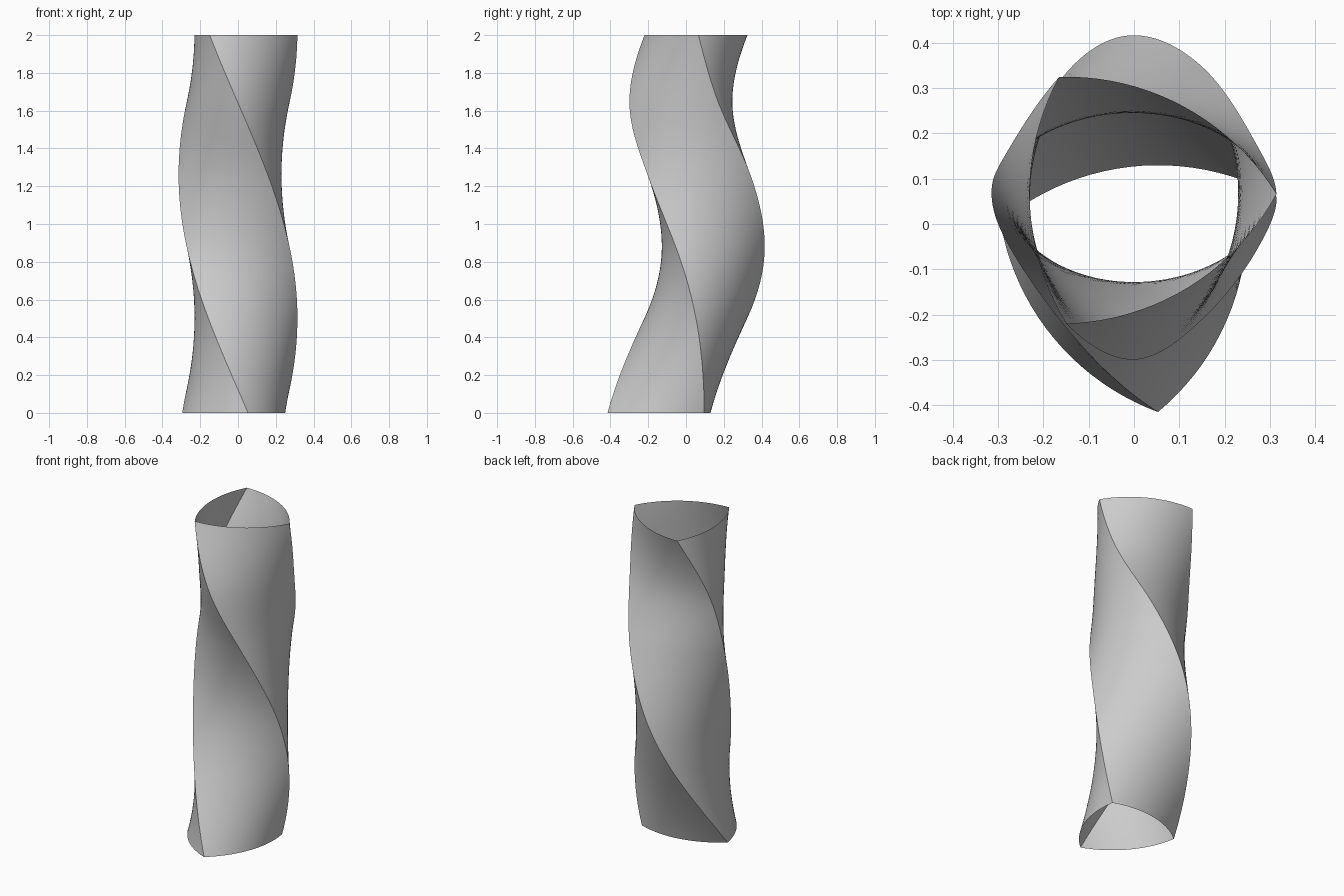
import bpy, bmesh, math

if "Cube" in bpy.data.objects:
    bpy.data.objects.remove(bpy.data.objects["Cube"])

RADIUS = 0.3145                    # centre to corner of the rounded triangle
WIDTH = RADIUS * math.sqrt(3)      # constant width = radius of each bowed side
HEIGHT = 2.0
START, TWIST = math.radians(39.7), math.radians(-158.1)
ARC_STEPS, RINGS = 20, 120

# Sideways sway of the section centre: (height, y, slope)
SWAY = [(0.0, -0.105, 0.34), (0.4, 0.025, 0.29), (0.88, 0.102, 0.0),
        (1.25, 0.070, -0.14), (1.65, 0.015, 0.0), (2.0, 0.057, 0.18)]


def sway(z):
    """Smooth cubic blend between the sway points."""
    for (z0, y0, m0), (z1, y1, m1) in zip(SWAY, SWAY[1:]):
        if z <= z1 + 1e-6:
            d = z1 - z0
            t = (z - z0) / d
            return ((2*t**3 - 3*t**2 + 1) * y0 + (t**3 - 2*t**2 + t) * d * m0
                    + (3*t**2 - 2*t**3) * y1 + (t**3 - t**2) * d * m1)


def section(angle):
    """Rounded triangle: three arcs, each centred on the opposite corner."""
    points = []
    for k in range(3):
        a = angle + k * math.tau / 3
        opposite = a - math.tau / 3
        cx, cy = RADIUS * math.cos(opposite), RADIUS * math.sin(opposite)
        middle = opposite + math.pi
        for i in range(ARC_STEPS):
            b = middle - math.pi / 6 + (math.pi / 3) * i / ARC_STEPS
            points.append((cx + WIDTH * math.cos(b), cy + WIDTH * math.sin(b)))
    return points


# Twisted open tube
bm = bmesh.new()
rings = []
for r in range(RINGS + 1):
    t = r / RINGS
    y = sway(t * HEIGHT)
    rings.append([bm.verts.new((px, py + y, t * HEIGHT))
                  for px, py in section(START + TWIST * t)])
n = 3 * ARC_STEPS
for low, high in zip(rings, rings[1:]):
    for i in range(n):
        j = (i + 1) % n
        bm.faces.new((low[i], low[j], high[j], high[i]))
mesh = bpy.data.meshes.new("twisted_tube")
bm.to_mesh(mesh)
bm.free()

tube = bpy.data.objects.new("twisted_tube", mesh)
bpy.context.collection.objects.link(tube)
grey = bpy.data.materials.new("light_grey")
grey.diffuse_color = (0.6, 0.6, 0.6, 1)
grey.use_nodes = True
grey.node_tree.nodes["Principled BSDF"].inputs["Base Color"].default_value = grey.diffuse_color
mesh.materials.append(grey)

# Smooth sides, crisp spiral corners
bpy.context.view_layer.objects.active = tube
tube.select_set(True)
bpy.ops.object.shade_smooth_by_angle(angle=math.radians(30))
